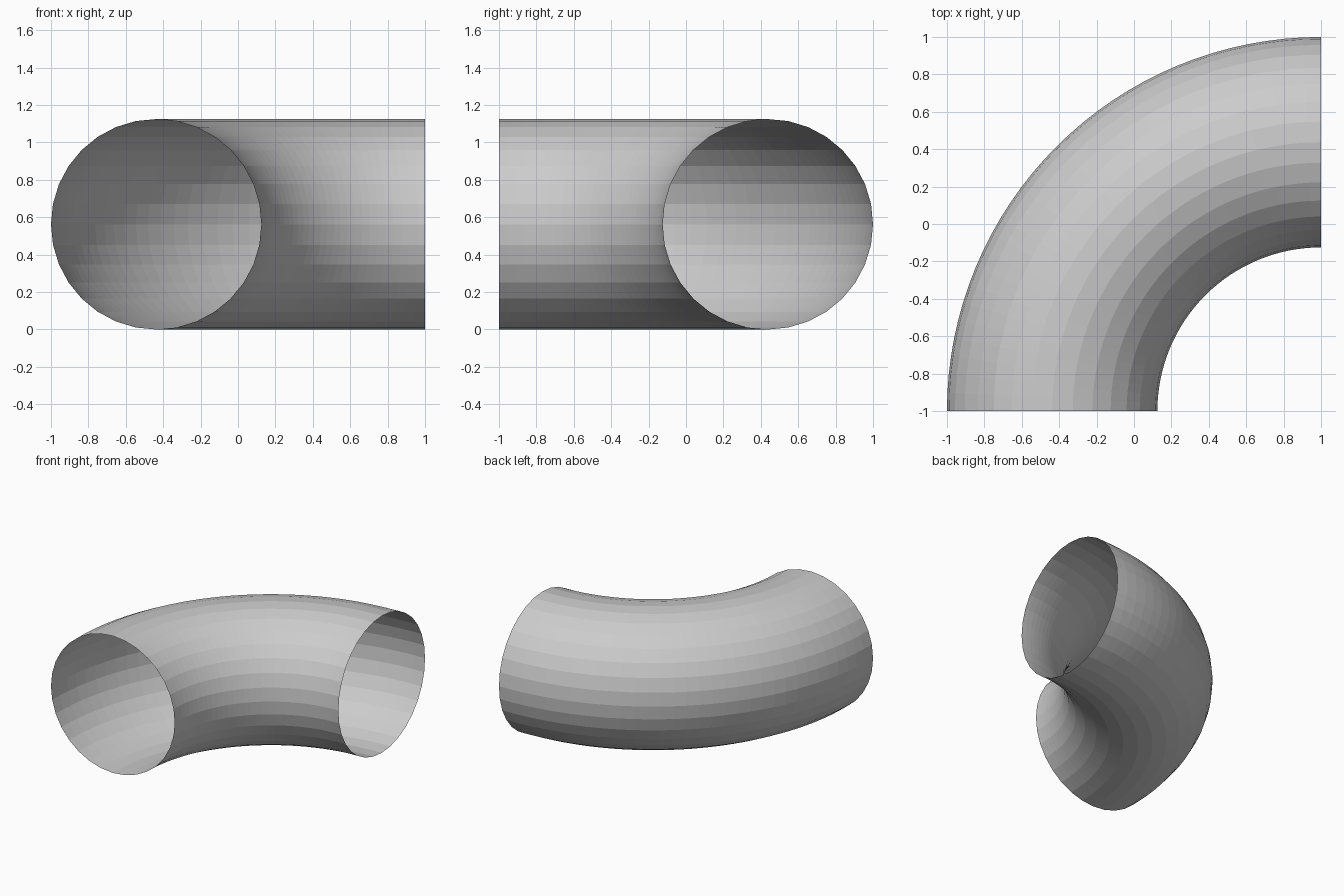
import bpy, bmesh
from math import pi
from mathutils import Matrix

if "Cube" in bpy.data.objects:
    bpy.data.objects.remove(bpy.data.objects["Cube"])

TUBE = 0.5625      # pipe radius
BEND = 1.4375      # bend radius to pipe centre
SIDES, STEPS = 32, 32

# Open quarter-bend pipe: a ring swept 90 degrees about the corner
bm = bmesh.new()
ring = bmesh.ops.create_circle(
    bm, cap_ends=False, segments=SIDES, radius=TUBE,
    matrix=Matrix.Translation((1 - BEND, -1, TUBE)) @ Matrix.Rotation(pi / 2, 4, 'X'))
bmesh.ops.spin(bm, geom=ring["verts"] + bm.edges[:], cent=(1, -1, 0),
               axis=(0, 0, 1), angle=-pi / 2, steps=STEPS)
bmesh.ops.recalc_face_normals(bm, faces=bm.faces[:])

# Make sure the outer wall faces outwards
bm.faces.ensure_lookup_table()
outer = max(bm.faces, key=lambda f: f.calc_center_median().z)
if outer.normal.z < 0:
    bmesh.ops.reverse_faces(bm, faces=bm.faces[:])

mesh = bpy.data.meshes.new("pipe_elbow")
bm.to_mesh(mesh)
bm.free()
pipe = bpy.data.objects.new("pipe_elbow", mesh)
bpy.context.collection.objects.link(pipe)
